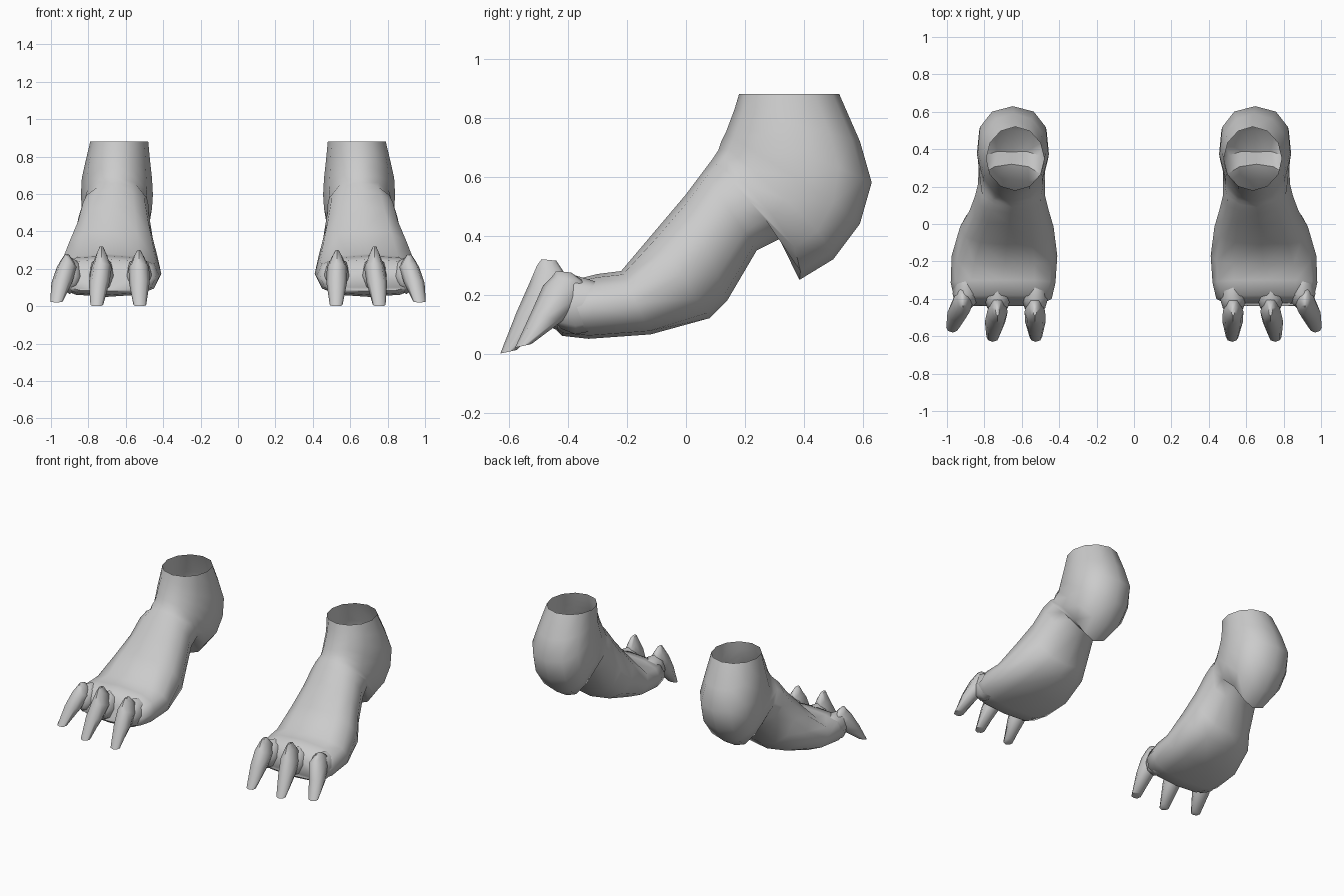
import bpy, bmesh, math
from mathutils import Vector

if "Cube" in bpy.data.objects:
    bpy.data.objects.remove(bpy.data.objects["Cube"])

grey = bpy.data.materials.new("stone grey")
grey.diffuse_color = (0.6, 0.6, 0.6, 1)
grey.use_nodes = True
grey.node_tree.nodes["Principled BSDF"].inputs["Base Color"].default_value = grey.diffuse_color


def loft(name, rings, cap_start, cap_end, angle):
    """Skin a list of equal-length point rings into one smooth object."""
    bm = bmesh.new()
    loops = [[bm.verts.new(p) for p in ring] for ring in rings]
    n = len(loops[0])
    for a, b in zip(loops, loops[1:]):
        for i in range(n):
            bm.faces.new((a[i], a[(i + 1) % n], b[(i + 1) % n], b[i]))
    if cap_start:
        bm.faces.new(loops[0][::-1])
    if cap_end:
        bm.faces.new(loops[-1])
    bmesh.ops.recalc_face_normals(bm, faces=bm.faces[:])
    mesh = bpy.data.meshes.new(name)
    bm.to_mesh(mesh)
    bm.free()
    mesh.materials.append(grey)
    obj = bpy.data.objects.new(name, mesh)
    bpy.context.collection.objects.link(obj)
    bpy.ops.object.select_all(action='DESELECT')
    obj.select_set(True)
    bpy.context.view_layer.objects.active = obj
    bpy.ops.object.shade_smooth_by_angle(angle=math.radians(angle))
    return obj


def section(side, top, bottom, x0, x1, power, n=12, flare=0, bow=0):
    """Rounded ring between a top and a bottom (y, z) point, x0 to x1 wide.
    flare widens it towards the bottom, bow bends its middle backwards."""
    ring = []
    for i in range(n):
        a = 2 * math.pi * i / n
        c, s = math.cos(a), math.sin(a)
        c = math.copysign(abs(c) ** power, c)
        s = math.copysign(abs(s) ** power, s)
        t = (1 - c) / 2
        s *= 1 + flare * (t - .5)
        ring.append(Vector((side * ((x0 + x1) / 2 + s * (x1 - x0) / 2),
                            top[0] + (bottom[0] - top[0]) * t
                            + bow * 6.75 * t * t * (1 - t),
                            top[1] + (bottom[1] - top[1]) * t)))
    return ring


# foot sections from toes to ankle:
# top, bottom, inner x, outer x, roundness, flare, bow
SECTIONS = [
    ((-.41, .19), (-.44, .08), .49, .93, .7, 0, 0),
    ((-.38, .25), (-.42, .06), .44, .96, .75, 0, 0),
    ((-.30, .27), (-.33, .05), .42, .98, .75, 0, 0),
    ((-.22, .28), (-.12, .065), .41, .975, .8, 0, 0),
    ((-.11, .41), (.08, .12), .43, .93, .85, 0, 0),
    ((0, .54), (.14, .18), .455, .88, .9, 0, 0),
    ((.06, .62), (.24, .35), .475, .85, .9, 0, 0),
    ((.09, .66), (.32, .39), .475, .835, 1, 0, .005),
    ((.11, .69), (.385, .25), .475, .83, 1, -.3, .055),
    ((.12, .72), (.50, .32), .46, .835, .95, .15, .04),
    ((.135, .75), (.59, .44), .455, .84, .9, .25, .015),
    ((.15, .79), (.63, .58), .46, .835, .9, .25, 0),
    ((.165, .83), (.59, .72), .47, .815, .95, .1, 0),
    ((.18, .88), (.52, .88), .48, .79, 1, 0, 0),
]

# claws: base x, tip x, y shift, height of the peak
CLAWS = [(.53, .525, 0, .30), (.73, .755, 0, .32), (.915, .97, .05, .28)]

for side, label in ((-1, "left"), (1, "right")):
    loft(label + "_foot",
         [section(side, *s[:5], flare=s[5], bow=s[6]) for s in SECTIONS],
         True, False, 60)
    for k, (xb, xt, dy, peak) in enumerate(CLAWS):
        # tapered claw: x, front (y, z), back (y, z), half width
        xm = (xb + xt) / 2
        spec = [
            (xt, (-.63, 0), (-.575, .012), .034),
            (xm, (-.575, .14), (-.47, .11), .055),
            (xb, (-.535, .23), (-.40, .18), .055),
            (xb, (-.505, peak - .02), (-.39, .24), .03),
            (xb, (-.49, peak), (-.44, peak - .005), .01),
        ]
        rings = [section(side, (f[0] + dy, f[1] + (.02 if dy and i == 0 else 0)),
                         (b[0] + dy, b[1] + (.02 if dy and i == 0 else 0)),
                         x - w, x + w, 1, 8)
                 for i, (x, f, b, w) in enumerate(spec)]
        loft(f"{label}_claw_{k + 1}", rings, True, True, 62)
        # rounded toe knuckle that holds the claw
        toe = []
        for y, zc, w, h in ((-.475, .155, .03, .04), (-.45, .16, .055, .075),
                            (-.40, .165, .07, .1), (-.30, .16, .06, .075)):
            xc = min(xb, .90)
            toe.append(section(side, (y + dy * .5, zc + h), (y + dy * .5, zc - h),
                               xc - w, xc + w, 1, 8))
        loft(f"{label}_toe_{k + 1}", toe, True, True, 62)
